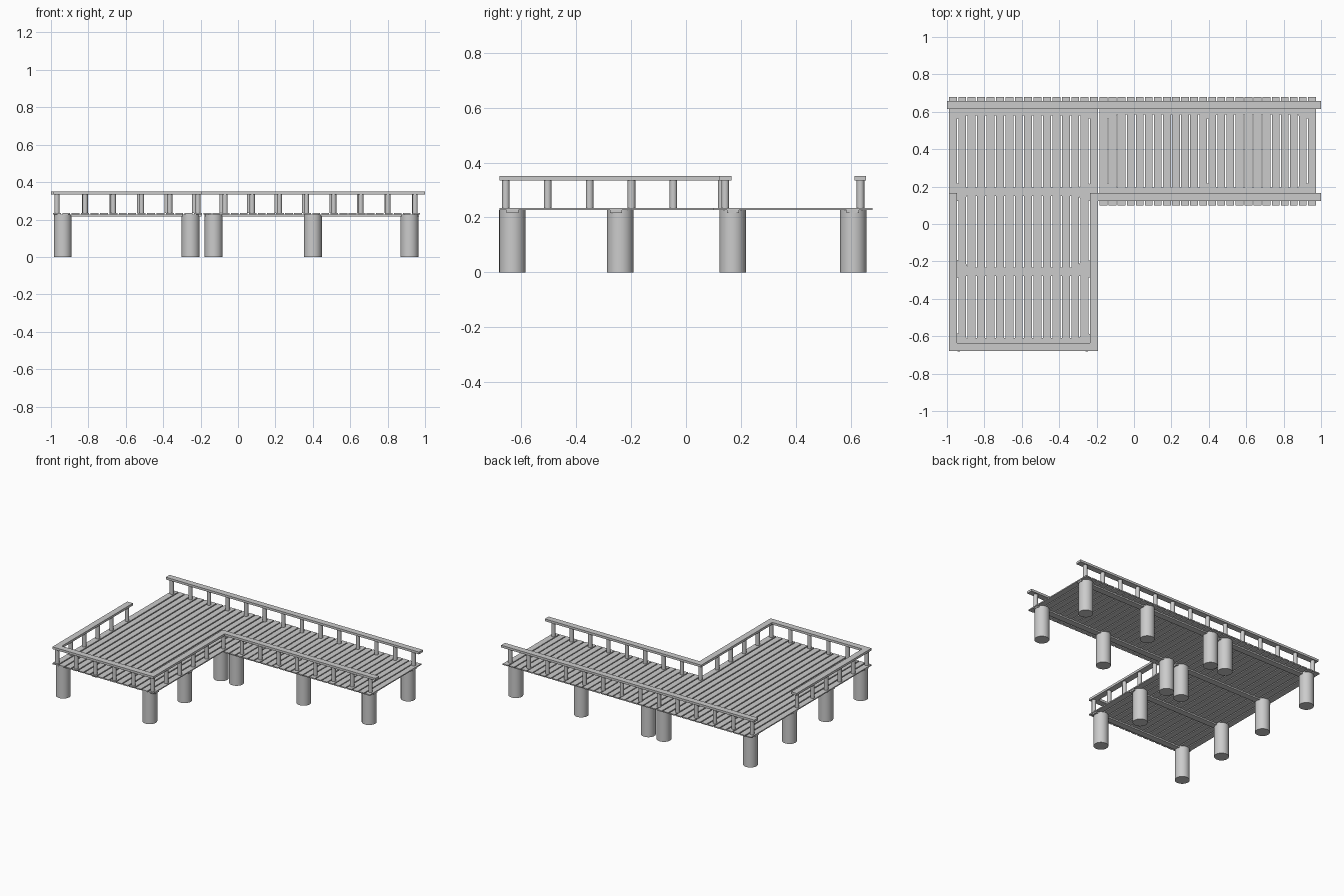
import bpy, bmesh
from mathutils import Matrix

if "Cube" in bpy.data.objects:
    bpy.data.objects.remove(bpy.data.objects["Cube"])


def finish(bm, name):
    me = bpy.data.meshes.new(name)
    bm.to_mesh(me)
    bm.free()
    ob = bpy.data.objects.new(name, me)
    bpy.context.collection.objects.link(ob)
    return ob


def boxes(name, items):
    # each item: x0, x1, y0, y1, z0, z1
    bm = bmesh.new()
    for x0, x1, y0, y1, z0, z1 in items:
        m = Matrix.Translation(((x0 + x1) / 2, (y0 + y1) / 2, (z0 + z1) / 2))
        m = m @ Matrix.Diagonal((x1 - x0, y1 - y0, z1 - z0, 1))
        bmesh.ops.create_cube(bm, size=1, matrix=m)
    return finish(bm, name)


def cylinders(name, points, r, z0, z1, sides):
    bm = bmesh.new()
    for x, y in points:
        bmesh.ops.create_cone(bm, cap_ends=True, segments=sides, radius1=r, radius2=r,
                              depth=z1 - z0, matrix=Matrix.Translation((x, y, (z0 + z1) / 2)))
    for f in bm.faces:
        f.smooth = len(f.verts) == 4
    for e in bm.edges:
        e.smooth = all(len(f.verts) == 4 for f in e.link_faces)
    return finish(bm, name)


def spread(a, b, n):
    return [a + (b - a) * i / (n - 1) for i in range(n)]


DECK0, DECK1, RAIL0, RAIL1 = 0.227, 0.235, 0.335, 0.351


def planks(name, x0, x1, n, gap, y0, y1):
    p = (x1 - x0 + gap) / n
    boxes(name, [(x0 + i * p, x0 + i * p + p - gap, y0, y1, DECK0, DECK1) for i in range(n)])


# deck boards of the two wings
planks("left_deck_planks", -0.99, -0.192, 16, 0.008, -0.68, 0.68)
planks("right_deck_planks", -0.184, 0.972, 24, 0.007, 0.10, 0.68)

# flat beams under the boards
boxes("left_beams", [(-0.985, -0.195, y - 0.022, y + 0.022, 0.217, DECK0)
                     for y in (-0.632, -0.255, 0.172, 0.603)])
boxes("right_beams", [(-0.18, 0.968, y - 0.022, y + 0.022, 0.217, DECK0)
                      for y in (0.172, 0.608)])

# round piles
cylinders("left_piles", [(x, y) for x in (-0.937, -0.253)
                         for y in (-0.633, -0.24, 0.17, 0.61)], 0.048, 0, DECK0, 32)
cylinders("right_piles", [(x, y) for x in (-0.13, 0.40, 0.917)
                          for y in (0.17, 0.61)], 0.048, 0, DECK0, 32)

# handrails
for name, x0, x1, y0, y1 in (
        ("back_rail", -1, 1, 0.614, 0.657),
        ("inner_rail", -0.236, 1, 0.122, 0.165),
        ("left_rail", -0.99, -0.946, -0.636, 0.165),
        ("front_rail", -0.99, -0.192, -0.68, -0.636),
        ("side_rail", -0.236, -0.192, -0.636, 0.122)):
    boxes(name, [(x0, x1, y0, y1, RAIL0, RAIL1)])

# railing posts
xs = spread(-0.968, -0.214, 6)
ys = spread(-0.657, -0.046, 5)
cylinders("back_rail_posts", [(x, 0.636) for x in spread(-0.968, 0.943, 14)], 0.014, DECK1, RAIL0, 16)
cylinders("inner_rail_posts", [(x, 0.143) for x in spread(-0.214, 0.947, 9)], 0.014, DECK1, RAIL0, 16)
cylinders("front_rail_posts", [(x, -0.657) for x in xs], 0.014, DECK1, RAIL0, 16)
cylinders("left_rail_posts", [(-0.968, y) for y in ys[1:] + [0.13]], 0.014, DECK1, RAIL0, 16)
cylinders("side_rail_posts", [(-0.214, y) for y in ys[1:]], 0.014, DECK1, RAIL0, 16)
